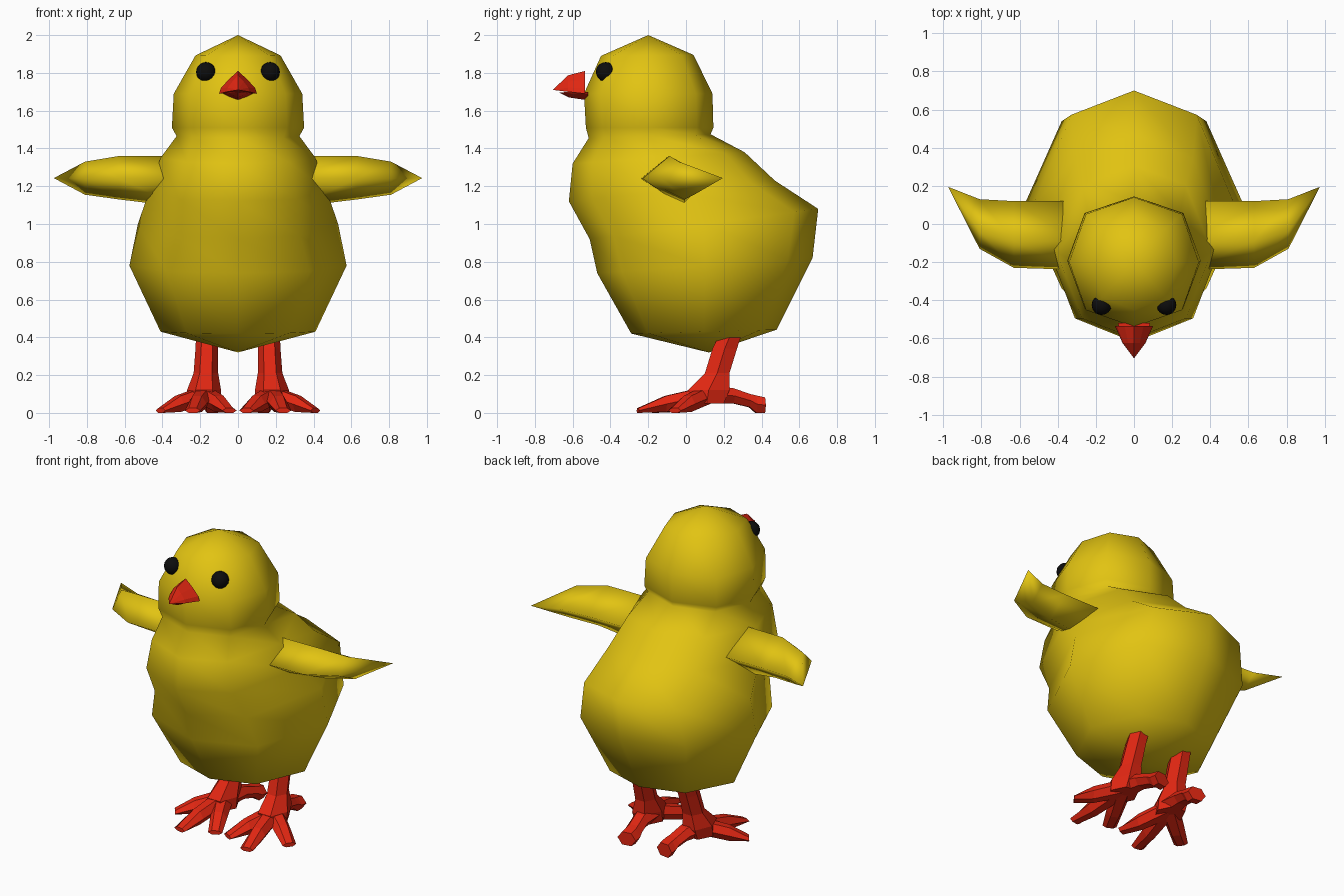
import bpy
import bmesh
from math import sin, cos, pi
from mathutils import Vector

cube = bpy.data.objects.get("Cube")
if cube:
    bpy.data.objects.remove(cube, do_unlink=True)


def material(name, rgb):
    m = bpy.data.materials.new(name)
    m.use_nodes = True
    m.diffuse_color = (*rgb, 1)
    m.node_tree.nodes["Principled BSDF"].inputs["Base Color"].default_value = (*rgb, 1)
    return m


YELLOW = material("down_yellow", (0.76, 0.55, 0.006))
RED = material("leg_red", (0.76, 0.02, 0.006))
BLACK = material("eye_black", (0.004, 0.004, 0.004))


def finish(bm, name, mat, smooth):
    bmesh.ops.recalc_face_normals(bm, faces=bm.faces)
    for f in bm.faces:
        f.smooth = smooth
    mesh = bpy.data.meshes.new(name)
    bm.to_mesh(mesh)
    bm.free()
    mesh.materials.append(mat)
    obj = bpy.data.objects.new(name, mesh)
    bpy.context.collection.objects.link(obj)
    return obj


def loft(name, rings, mat, smooth=False):
    """Skin closed rings of points; a ring of one point makes a tip."""
    bm = bmesh.new()
    loops = [[bm.verts.new(p) for p in ring] for ring in rings]
    for a, b in zip(loops, loops[1:]):
        n = max(len(a), len(b))
        for i in range(n):
            j = (i + 1) % n
            if len(a) == 1:
                bm.faces.new((a[0], b[i], b[j]))
            elif len(b) == 1:
                bm.faces.new((a[i], a[j], b[0]))
            else:
                bm.faces.new((a[i], a[j], b[j], b[i]))
    for end in (loops[0], loops[-1]):
        if len(end) > 2:
            bm.faces.new(end)
    return finish(bm, name, mat, smooth)


def body_ring(front, back, half_width, diag_x=0.66, diag_y=0.77):
    """Eight-sided tilted ring between a front and a back point (y, z)."""
    ring = []
    for i in range(8):
        s, c = sin(i * pi / 4), cos(i * pi / 4)
        if i % 2:
            s, c = diag_x * (1 if s > 0 else -1), diag_y * (1 if c > 0 else -1)
        t = (1 - c) / 2
        y = front[0] + (back[0] - front[0]) * t
        z = front[1] + (back[1] - front[1]) * t
        ring.append((half_width * s, y, z))
    return ring


# Head and body in one skin
loft("body", [
    [(0, -0.2, 2.0)],
    body_ring((-0.45, 1.89), (0.04, 1.895), 0.225, 0.74, 0.74),
    body_ring((-0.54, 1.69), (0.14, 1.69), 0.34, 0.74, 0.74),
    body_ring((-0.53, 1.51), (0.145, 1.51), 0.35, 0.74, 0.74),
    body_ring((-0.515, 1.455), (0.13, 1.475), 0.325, 0.74, 0.74),
    body_ring((-0.60, 1.32), (0.31, 1.38), 0.41),
    body_ring((-0.62, 1.12), (0.47, 1.23), 0.47),
    body_ring((-0.51, 0.92), (0.70, 1.08), 0.53, 0.62, 0.79),
    body_ring((-0.47, 0.74), (0.67, 0.82), 0.575),
    body_ring((-0.29, 0.42), (0.48, 0.44), 0.41),
    [(0, 0.12, 0.32)],
], YELLOW, True)


def wing_ring(x, front, back, top, bottom):
    mid = front * 0.45 + back * 0.55
    return [(x, front, 1.24), (x, mid - 0.05, top),
            (x, back, 1.24), (x, mid + 0.03, bottom)]


def hexagon(centre, side, up, w, h):
    """Six points around a centre, in the plane of side and up."""
    return [centre + side * (w * cos(i * pi / 3)) + up * (h * sin(i * pi / 3) / sin(pi / 3))
            for i in range(6)]


def toe(name, m, path):
    """Tapered toe along (x, y, low z, high z, half width) stations."""
    first, last = path[0], path[-1]
    along = Vector((m * (last[0] - first[0]), last[1] - first[1], 0)).normalized()
    side = Vector((-along.y, along.x, 0))
    up = Vector((0, 0, 1))
    loft(name, [hexagon(Vector((m * x, y, (lo + hi) / 2)), side, up, w, (hi - lo) / 2)
                for x, y, lo, hi, w in path], RED)


for label, m in (("left", 1), ("right", -1)):
    # Wing
    loft(label + "_wing", [wing_ring(m * 0.30, -0.24, 0.12, 1.36, 1.09),
                           wing_ring(m * 0.63, -0.23, 0.12, 1.36, 1.13),
                           wing_ring(m * 0.81, -0.13, 0.13, 1.33, 1.155),
                           [(m * 0.975, 0.195, 1.243)]], YELLOW, True)

    # Eye
    bm = bmesh.new()
    bmesh.ops.create_uvsphere(bm, u_segments=16, v_segments=10, radius=0.052)
    bmesh.ops.translate(bm, verts=bm.verts, vec=(m * 0.17, -0.425, 1.805))
    finish(bm, label + "_eye", BLACK, True)

    # Shank, leaning back and flaring into the foot
    x_axis, y_axis = Vector((1, 0, 0)), Vector((0, 1, 0))
    loft(label + "_leg", [hexagon(Vector((m * x, y, z)), x_axis, y_axis, w, d)
                          for x, y, z, w, d in ((0.18, 0.11, 0.05, 0.09, 0.09),
                                                (0.18, 0.12, 0.12, 0.09, 0.11),
                                                (0.17, 0.165, 0.21, 0.065, 0.065),
                                                (0.165, 0.205, 0.34, 0.06, 0.065),
                                                (0.16, 0.25, 0.45, 0.06, 0.055))], RED)

    # Three front toes
    for part, tx, ty in (("inner", 0.045, -0.17), ("middle", 0.24, -0.255),
                         ("outer", 0.41, -0.06)):
        cx, cy = 0.18, 0.11
        kx, ky = cx + (tx - cx) * 0.6, cy + (ty - cy) * 0.6
        toe(f"{label}_{part}_toe", m, [(cx, cy, 0.05, 0.14, 0.06),
                                       (kx, ky, 0.005, 0.09, 0.05),
                                       (tx, ty, 0, 0.025, 0.042)])

    # Back toe with its claw turned down
    toe(label + "_back_toe", m, [(0.175, 0.12, 0.05, 0.15, 0.08),
                                 (0.155, 0.25, 0.05, 0.13, 0.055),
                                 (0.14, 0.335, 0.03, 0.10, 0.055),
                                 (0.135, 0.37, 0, 0.092, 0.06),
                                 (0.135, 0.415, 0, 0.082, 0.06)])


# Beak in two halves
def beak_ring(y, w, seam, edge):
    """Half ring from side to side; edge is the ridge or the chin height."""
    rise = edge - seam
    return [(w * x, y, seam + rise * h) for x, h in
            ((-1, 0), (-0.9, 0.25), (-0.5, 0.62), (0, 1), (0.5, 0.62), (0.9, 0.25), (1, 0))]


loft("upper_beak", [beak_ring(-0.535, 0.1, 1.69, 1.81),
                    beak_ring(-0.625, 0.06, 1.70, 1.787),
                    [(0, -0.705, 1.71)]], RED)
loft("lower_beak", [beak_ring(-0.52, 0.085, 1.70, 1.655),
                    beak_ring(-0.62, 0.05, 1.70, 1.67),
                    [(0, -0.67, 1.695)]], RED)
